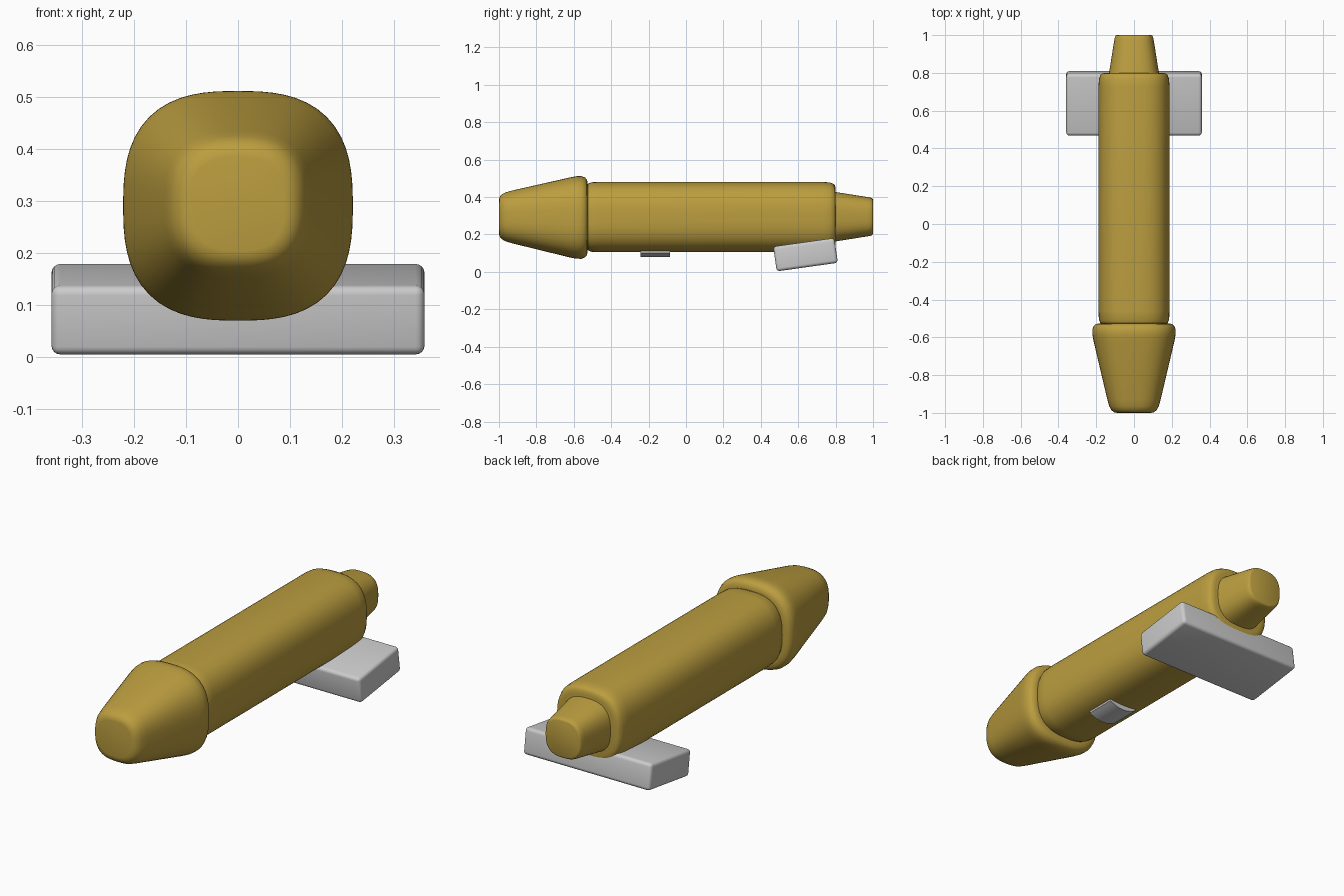
import bpy, bmesh, math

if "Cube" in bpy.data.objects:
    bpy.data.objects.remove(bpy.data.objects["Cube"])


def material(name, color):
    m = bpy.data.materials.new(name)
    m.diffuse_color = color
    m.use_nodes = True
    m.node_tree.nodes["Principled BSDF"].inputs["Base Color"].default_value = m.diffuse_color
    return m


gold = material("gold", (0.50, 0.34, 0.05, 1))


def finish(name, bm, mat=None, angle=40):
    bmesh.ops.recalc_face_normals(bm, faces=bm.faces)
    me = bpy.data.meshes.new(name)
    bm.to_mesh(me)
    bm.free()
    ob = bpy.data.objects.new(name, me)
    bpy.context.collection.objects.link(ob)
    if mat:
        me.materials.append(mat)
    bpy.ops.object.select_all(action='DESELECT')
    ob.select_set(True)
    bpy.context.view_layer.objects.active = ob
    bpy.ops.object.shade_smooth_by_angle(angle=math.radians(angle))
    return ob


def loft(name, stations, n=2.7, seg=64):
    """Rounded-square sections along y; each station is (y, half size, centre z)."""
    bm = bmesh.new()
    rings = []
    for y, r, z in stations:
        ring = []
        for i in range(seg):
            a = 2 * math.pi * i / seg
            c, s = math.cos(a), math.sin(a)
            k = r / (abs(c) ** n + abs(s) ** n) ** (1 / n)
            ring.append(bm.verts.new((k * c, y, z + k * s)))
        rings.append(ring)
    for a, b in zip(rings, rings[1:]):
        for i in range(seg):
            j = (i + 1) % seg
            bm.faces.new((a[i], a[j], b[j], b[i]))
    bm.faces.new(rings[0])
    bm.faces.new(rings[-1])
    return finish(name, bm, gold)


# Tapered head, main tube and rear cap
loft("head", [(-1.0, 0.09, 0.295), (-0.997, 0.105, 0.295), (-0.985, 0.12, 0.295),
              (-0.965, 0.131, 0.294), (-0.93, 0.141, 0.294), (-0.62, 0.214, 0.291),
              (-0.585, 0.2205, 0.291), (-0.56, 0.221, 0.291), (-0.54, 0.214, 0.291),
              (-0.53, 0.203, 0.291), (-0.526, 0.185, 0.291)])
loft("main_tube", [(-0.53, 0.165, 0.293), (-0.525, 0.178, 0.293), (-0.505, 0.186, 0.293),
                   (-0.46, 0.188, 0.293), (0.73, 0.188, 0.293), (0.77, 0.185, 0.293),
                   (0.79, 0.177, 0.293), (0.797, 0.168, 0.293), (0.80, 0.15, 0.293)])
loft("rear_cap", [(0.77, 0.137, 0.295), (0.80, 0.132, 0.295), (0.97, 0.105, 0.295),
                  (0.99, 0.101, 0.295), (0.997, 0.097, 0.295), (1.0, 0.09, 0.295)])

# Tilted foot slab with softened edges
bm = bmesh.new()
bmesh.ops.create_cube(bm, size=1)
bmesh.ops.scale(bm, vec=(0.718, 0.33, 0.134), verts=bm.verts)
bmesh.ops.bevel(bm, geom=bm.edges[:], offset=0.017, segments=4, profile=0.5, affect='EDGES')
slab = finish("foot_slab", bm)
slab.location = (0, 0.639, 0.092)
slab.rotation_euler.x = math.radians(8)

# Small curved plate hugging the underside
bm = bmesh.new()
bmesh.ops.create_grid(bm, x_segments=12, y_segments=1, size=0.079)
for v in bm.verts:
    v.co.z = 0.08 + 0.022 * (v.co.x / 0.079) ** 2
    v.co.y -= 0.164
ext = bmesh.ops.extrude_face_region(bm, geom=bm.faces[:])
for v in ext["geom"]:
    if isinstance(v, bmesh.types.BMVert):
        v.co.z += 0.03
finish("under_plate", bm)
